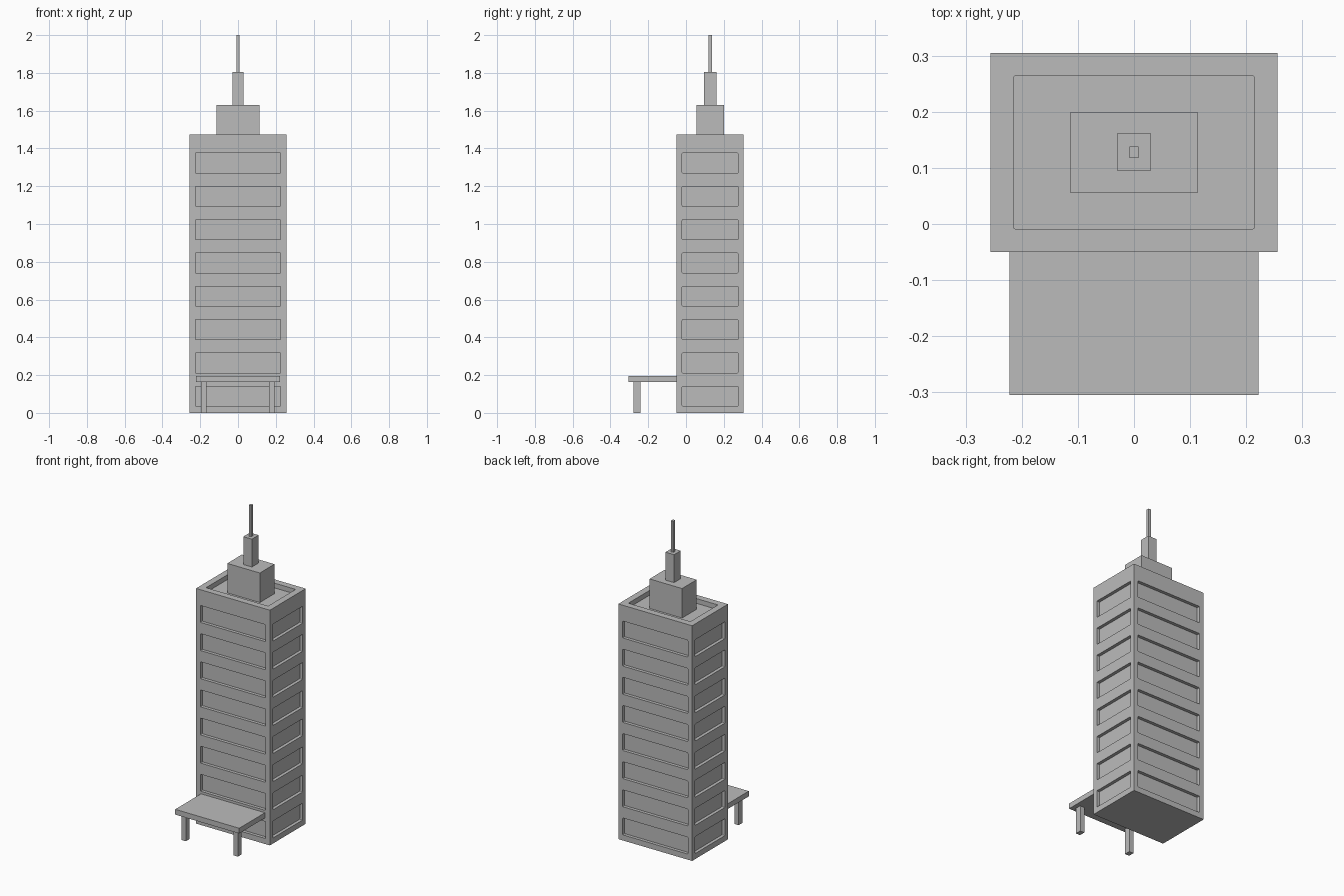
import bpy
import bmesh
from mathutils import Vector

if "Cube" in bpy.data.objects:
    bpy.data.objects.remove(bpy.data.objects["Cube"], do_unlink=True)

grey = bpy.data.materials.new("concrete grey")
grey.use_nodes = True
colour = (0.5, 0.5, 0.5, 1)
grey.diffuse_color = colour
grey.node_tree.nodes["Principled BSDF"].inputs["Base Color"].default_value = colour


def add_box(bm, x, y, z, round_axis=None):
    """Box from (low, high) ranges; edges along round_axis get a tiny bevel."""
    verts = bmesh.ops.create_cube(bm, size=1)["verts"]
    low, high = (Vector(c) for c in zip(x, y, z))
    for v in verts:
        v.co = Vector((low[i] if v.co[i] < 0 else high[i]) for i in range(3))
    if round_axis is not None:
        edges = {e for v in verts for e in v.link_edges}
        along = [e for e in edges
                 if abs((e.verts[0].co - e.verts[1].co)[round_axis]) > 1e-5]
        bmesh.ops.bevel(bm, geom=along, offset=0.004, segments=2,
                        profile=0.5, affect='EDGES')


def make_object(name, bm):
    bmesh.ops.recalc_face_normals(bm, faces=bm.faces)
    mesh = bpy.data.meshes.new(name)
    bm.to_mesh(mesh)
    bm.free()
    mesh.materials.append(grey)
    obj = bpy.data.objects.new(name, mesh)
    bpy.context.scene.collection.objects.link(obj)
    return obj


def box(name, x, y, z):
    bm = bmesh.new()
    add_box(bm, x, y, z)
    return make_object(name, bm)


# Main tower block
half_width, front, back, roof = 0.256, -0.05, 0.305, 1.475
recess, out = 0.02, 0.05
tower = box("tower", (-half_width, half_width), (front, back), (0, roof))

# Cutters for the window bands on all four sides and the sunken roof
bm = bmesh.new()
for floor in range(8):
    z = 0.035 + floor * 0.1764
    band = (z, z + 0.106)
    for y in ((front - out, front + recess), (back - recess, back + out)):
        add_box(bm, (-0.226, 0.226), y, band, round_axis=1)
    for x in ((-half_width - out, recess - half_width),
              (half_width - recess, half_width + out)):
        add_box(bm, x, (-0.02, 0.275), band, round_axis=0)
add_box(bm, (-0.215, 0.215), (-0.009, 0.264), (roof - 0.03, roof + out), round_axis=2)
cutter = make_object("recess_cutter", bm)
cutter.hide_render = True

cut = tower.modifiers.new("recesses", 'BOOLEAN')
cut.operation = 'DIFFERENCE'
cut.solver = 'EXACT'
cut.object = cutter
bpy.context.view_layer.objects.active = tower
bpy.ops.object.modifier_apply(modifier=cut.name)
bpy.data.objects.remove(cutter, do_unlink=True)

# Stepped crown and mast
box("crown_block", (-0.113, 0.113), (0.055, 0.2), (roof - 0.03, 1.63))
box("mast_base", (-0.03, 0.03), (0.095, 0.161), (1.63, 1.805))
box("mast", (-0.008, 0.008), (0.118, 0.138), (1.805, 2))

# Entrance canopy on two posts
box("canopy", (-0.222, 0.222), (-0.305, front), (0.163, 0.196))
for name, x in (("right_post", -0.182), ("left_post", 0.179)):
    box(name, (x - 0.015, x + 0.015), (-0.278, -0.24), (0, 0.163))
